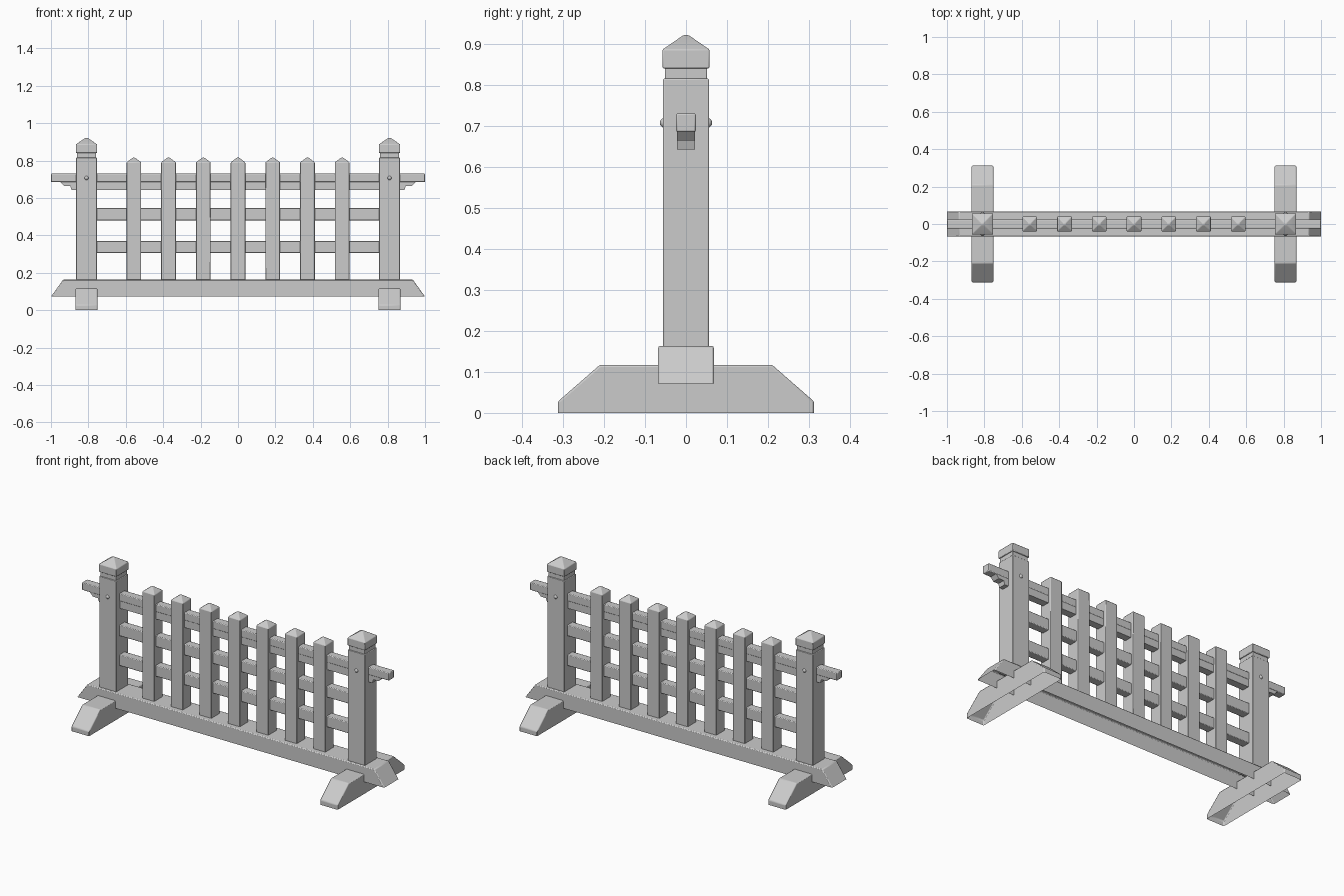
import bpy, bmesh, math

if "Cube" in bpy.data.objects:
    bpy.data.objects.remove(bpy.data.objects["Cube"], do_unlink=True)

grey = bpy.data.materials.new("plain_grey")
grey.use_nodes = True
COLOUR = (0.6, 0.6, 0.6, 1)
grey.diffuse_color = COLOUR
grey.node_tree.nodes["Principled BSDF"].inputs["Base Color"].default_value = COLOUR


def finish(bm, name, bevel=0.0, loc=(0, 0, 0)):
    bmesh.ops.recalc_face_normals(bm, faces=bm.faces)
    mesh = bpy.data.meshes.new(name)
    bm.to_mesh(mesh)
    bm.free()
    ob = bpy.data.objects.new(name, mesh)
    ob.location = loc
    bpy.context.collection.objects.link(ob)
    mesh.materials.append(grey)
    bpy.ops.object.select_all(action="DESELECT")
    ob.select_set(True)
    bpy.context.view_layer.objects.active = ob
    bpy.ops.object.shade_smooth_by_angle(angle=math.radians(35))
    if bevel:
        mod = ob.modifiers.new("soft_edges", "BEVEL")
        mod.width = bevel
        mod.segments = 2
        mod.limit_method = "ANGLE"
        mod.angle_limit = math.radians(30)
    return ob


def extrude_half_profile(name, half, depth, axis, bevel, loc=(0, 0, 0), open_bottom=False):
    """Mirror a half outline (length, z), then extrude it across the other axis."""
    outline = half + [(-a, z) for a, z in reversed(half)]
    bm = bmesh.new()

    def place(a, side, z):
        return (a, side, z) if axis == "x" else (side, a, z)

    face = bm.faces.new([bm.verts.new(place(a, -depth, z)) for a, z in outline])
    result = bmesh.ops.extrude_face_region(bm, geom=[face], use_keep_orig=True)
    verts = [g for g in result["geom"] if isinstance(g, bmesh.types.BMVert)]
    bmesh.ops.translate(bm, verts=verts, vec=place(0, 2 * depth, 0))
    bmesh.ops.recalc_face_normals(bm, faces=bm.faces)
    if open_bottom:
        low = [f for f in bm.faces if f.normal.z < -0.99]
        bmesh.ops.delete(bm, geom=low, context="FACES")
    return finish(bm, name, bevel, loc)


def square_stack(name, levels, x, bevel):
    """Stack square rings (half width, z) into a closed solid."""
    bm = bmesh.new()
    rings = [[bm.verts.new((sx * r, sy * r, z))
              for sx, sy in ((-1, -1), (1, -1), (1, 1), (-1, 1))] for r, z in levels]
    for low, high in zip(rings, rings[1:]):
        for i in range(4):
            j = (i + 1) % 4
            bm.faces.new((low[i], low[j], high[j], high[i]))
    bm.faces.new(rings[0])
    bm.faces.new(rings[-1])
    return finish(bm, name, bevel, (x, 0, 0))


# Hollow ground beam with sloping ends
extrude_half_profile("ground_beam", [(1.0, 0.072), (0.935, 0.163)], 0.068, "x", 0.005,
                     open_bottom=True)

# Top rail and the stepped support beneath it
extrude_half_profile("top_rail", [(1.0, 0.685), (1.0, 0.73)], 0.024, "x", 0.004)
extrude_half_profile("top_rail_support",
                     [(0.89, 0.642), (0.897, 0.664), (0.93, 0.664), (0.95, 0.686)],
                     0.022, "x", 0)

# Middle rails
for label, z in (("lower", 0.305), ("upper", 0.48)):
    extrude_half_profile(label + "_rail", [(0.77, z), (0.77, z + 0.065)], 0.025, "x", 0.004)

# End posts with caps, feet and pegs
for label, x in (("right", -0.81), ("left", 0.81)):
    extrude_half_profile(label + "_foot", [(0.312, 0), (0.312, 0.028), (0.21, 0.117)],
                         0.058, "y", 0.005, (x, 0, 0), open_bottom=True)
    square_stack(label + "_post", [(0.056, 0.155), (0.056, 0.815)], x, 0.003)
    square_stack(label + "_post_neck", [(0.051, 0.81), (0.051, 0.845)], x, 0.002)
    square_stack(label + "_post_cap",
                 [(0.057, 0.84), (0.057, 0.886), (0.006, 0.921)], x, 0.003)
    for side, sign in (("front", -1), ("back", 1)):
        bm = bmesh.new()
        bmesh.ops.create_uvsphere(bm, u_segments=10, v_segments=6, radius=0.012)
        finish(bm, f"{label}_{side}_peg", 0, (x, sign * 0.052, 0.707))

# Pointed pickets
for i in range(7):
    square_stack(f"picket_{i + 1}", [(0.039, 0.155), (0.039, 0.79), (0.006, 0.815)],
                 (i - 3) * 0.1857, 0.003)
